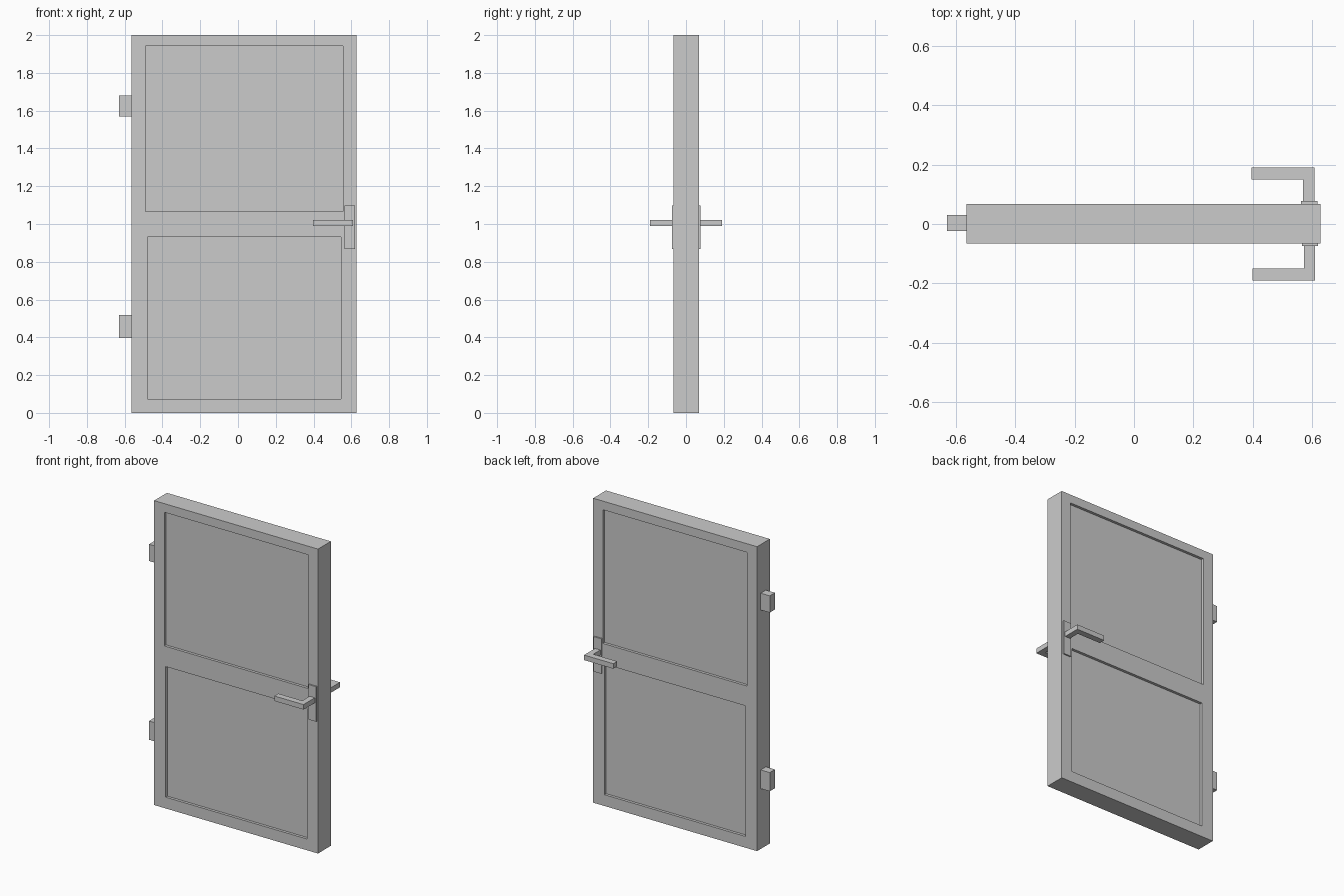
import bpy, bmesh

if "Cube" in bpy.data.objects:
    bpy.data.objects.remove(bpy.data.objects["Cube"])


def box(name, x, y, z):
    """Box from (min, max) ranges on each axis."""
    bm = bmesh.new()
    bmesh.ops.create_cube(bm, size=1)
    for v in bm.verts:
        v.co = [r[0] if c < 0 else r[1] for c, r in zip(v.co, (x, y, z))]
    return finish(name, bm)


def prism(name, outline, z0, z1):
    """Extrude an xy outline from z0 up to z1."""
    bm = bmesh.new()
    face = bm.faces.new([bm.verts.new((x, y, z0)) for x, y in outline])
    top = bmesh.ops.extrude_face_region(bm, geom=[face])["geom"]
    for v in top:
        if isinstance(v, bmesh.types.BMVert):
            v.co.z = z1
    bmesh.ops.recalc_face_normals(bm, faces=bm.faces)
    return finish(name, bm)


def finish(name, bm):
    mesh = bpy.data.meshes.new(name)
    bm.to_mesh(mesh)
    bm.free()
    obj = bpy.data.objects.new(name, mesh)
    bpy.context.collection.objects.link(obj)
    return obj


FRONT, BACK, DEPTH = -0.065, 0.068, 0.018

# Door slab with two sunken panels on each face
slab = box("door_slab", (-0.564, 0.627), (FRONT, BACK), (0, 2))
panels = [((-0.49, 0.556), (1.065, 1.943)), ((-0.48, 0.546), (0.074, 0.932))]
cutters = []
for x, z in panels:
    for y in ((FRONT - 0.1, FRONT + DEPTH), (BACK - DEPTH, BACK + 0.1)):
        cutter = box("panel_cutter", x, y, z)
        cutter.hide_render = True
        cutters.append(cutter)
        mod = slab.modifiers.new("sunken_panel", 'BOOLEAN')
        mod.operation = 'DIFFERENCE'
        mod.solver = 'EXACT'
        mod.object = cutter
bpy.context.view_layer.objects.active = slab
for mod in list(slab.modifiers):
    bpy.ops.object.modifier_apply(modifier=mod.name)
for cutter in cutters:
    bpy.data.objects.remove(cutter)

# Hinges on the left edge
for name, z in (("lower_hinge", (0.396, 0.519)), ("upper_hinge", (1.57, 1.68))):
    box(name, (-0.63, -0.555), (-0.024, 0.03), z)

# Lock plate and L-shaped lever on each face
for side, face, s, shift in (("front", FRONT, -1, 0), ("back", BACK, 1, -0.003)):
    box(side + "_lock_plate", (0.565 + shift, 0.62 + shift),
        sorted((face - s * 0.022, face + s * 0.009)), (0.867, 1.097))
    tip, stem, end = 0.398 + shift, 0.572 + shift, 0.61 + shift
    lever = [(stem, face), (end, face), (end, s * 0.191), (tip, s * 0.191),
             (tip, s * 0.15), (stem, s * 0.15)]
    prism(side + "_lever", lever, 0.989, 1.022)
